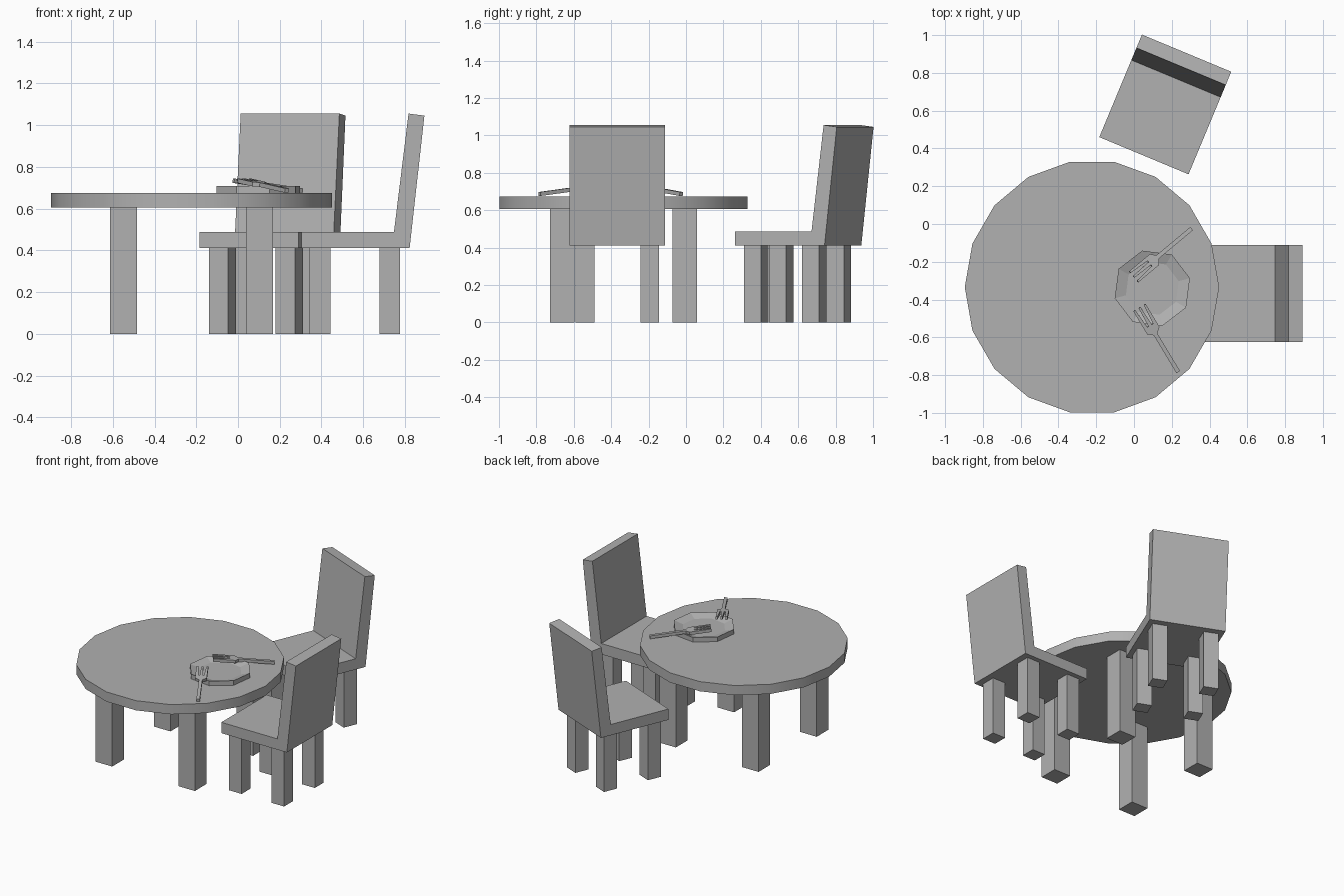
import bpy, bmesh
from math import radians, cos, sin
from mathutils import Matrix, Vector

if "Cube" in bpy.data.objects:
    bpy.data.objects.remove(bpy.data.objects["Cube"])

# Dark grey shared by every part
grey = bpy.data.materials.new("dark_grey")
grey.diffuse_color = (0.44, 0.44, 0.44, 1)
grey.use_nodes = True
grey.node_tree.nodes["Principled BSDF"].inputs["Base Color"].default_value = grey.diffuse_color


def finish(bm, name, mat=None):
    if mat is not None:
        bmesh.ops.transform(bm, matrix=mat, verts=bm.verts)
    bmesh.ops.recalc_face_normals(bm, faces=bm.faces)
    me = bpy.data.meshes.new(name)
    bm.to_mesh(me)
    bm.free()
    me.materials.append(grey)
    ob = bpy.data.objects.new(name, me)
    bpy.context.collection.objects.link(ob)
    return ob


def prism(name, pts, direction, mat=None):
    """Extrude a closed outline of 3D points along a direction."""
    bm = bmesh.new()
    face = bm.faces.new([bm.verts.new(p) for p in pts])
    out = bmesh.ops.extrude_face_region(bm, geom=[face], use_keep_orig=True)
    verts = [g for g in out["geom"] if isinstance(g, bmesh.types.BMVert)]
    bmesh.ops.translate(bm, verts=verts, vec=Vector(direction))
    return finish(bm, name, mat)


def leg(name, x, y, size, height, mat=None):
    h = size / 2
    pts = [(x - h, y - h, 0), (x + h, y - h, 0), (x + h, y + h, 0), (x - h, y + h, 0)]
    return prism(name, pts, (0, 0, height), mat)


def ring(r, z, n, turn=0):
    return [(r * cos(radians(turn + 360 * i / n)), r * sin(radians(turn + 360 * i / n)), z)
            for i in range(n)]


def place(x, y, z, angle):
    return Matrix.Translation((x, y, z)) @ Matrix.Rotation(radians(angle), 4, 'Z')


# Table: 18-sided top with a smooth rim, and four square legs
table = place(-0.2225, -0.334, 0, 0)
top = prism("table_top", ring(0.6735, 0.605, 18), (0, 0, 0.069), table)
bpy.context.view_layer.objects.active = top
top.select_set(True)
bpy.ops.object.shade_smooth_by_angle(angle=radians(30))
for i, sx in enumerate((-1, 1)):
    for j, sy in enumerate((-1, 1)):
        leg(f"table_leg_{2 * i + j + 1}", sx * 0.326, sy * 0.328, 0.13, 0.607, table)


# Chairs: seat and leaning back in one profile, local +x is the back
def chair(label, mat):
    profile = [(0, 0.41), (0.517, 0.41), (0.588, 1.045), (0.512, 1.055), (0.442, 0.487), (0, 0.487)]
    prism(f"{label}_seat_and_back", [(x, -0.256, z) for x, z in profile], (0, 0.512, 0), mat)
    for end, x in (("front", 0.087), ("back", 0.422)):
        for side, y in (("left", -0.173), ("right", 0.173)):
            leg(f"{label}_{end}_{side}_leg", x, y, 0.1, 0.412, mat)


chair("side_chair", place(0.305, -0.3675, 0, 0))
chair("rear_chair", place(0.0525, 0.3615, 0, 67.4))

# Plate: eight-sided dish with a sloped inner rim
bm = bmesh.new()
rings = [[bm.verts.new(p) for p in ring(r, z, 8, 15)]
         for r, z in ((0.206, 0.672), (0.206, 0.707), (0.145, 0.688))]
for a, b in zip(rings, rings[1:]):
    for i in range(8):
        k = (i + 1) % 8
        bm.faces.new((a[i], a[k], b[k], b[i]))
bm.faces.new(rings[0])
bm.faces.new(rings[-1])
finish(bm, "plate", place(0.097, -0.34, 0, 0))


# Forks: flat three-tined outline, leaning on the plate rim
def fork(name, x, y, angle):
    half = [(0, 0.011), (0.235, 0.011), (0.258, 0.038), (0.40, 0.038), (0.40, 0.026),
            (0.29, 0.018), (0.29, 0.010), (0.40, 0.006)]
    outline = half + [(px, -py) for px, py in reversed(half)]
    lean = Matrix.Rotation(-0.118, 4, 'Y')
    prism(name, [(px, py, 0) for px, py in outline], (0, 0, 0.021),
          place(x, y, 0.676, angle + 180) @ lean)


fork("rear_fork", 0.303, -0.026, 39.8)
fork("front_fork", 0.233, -0.782, -59)
